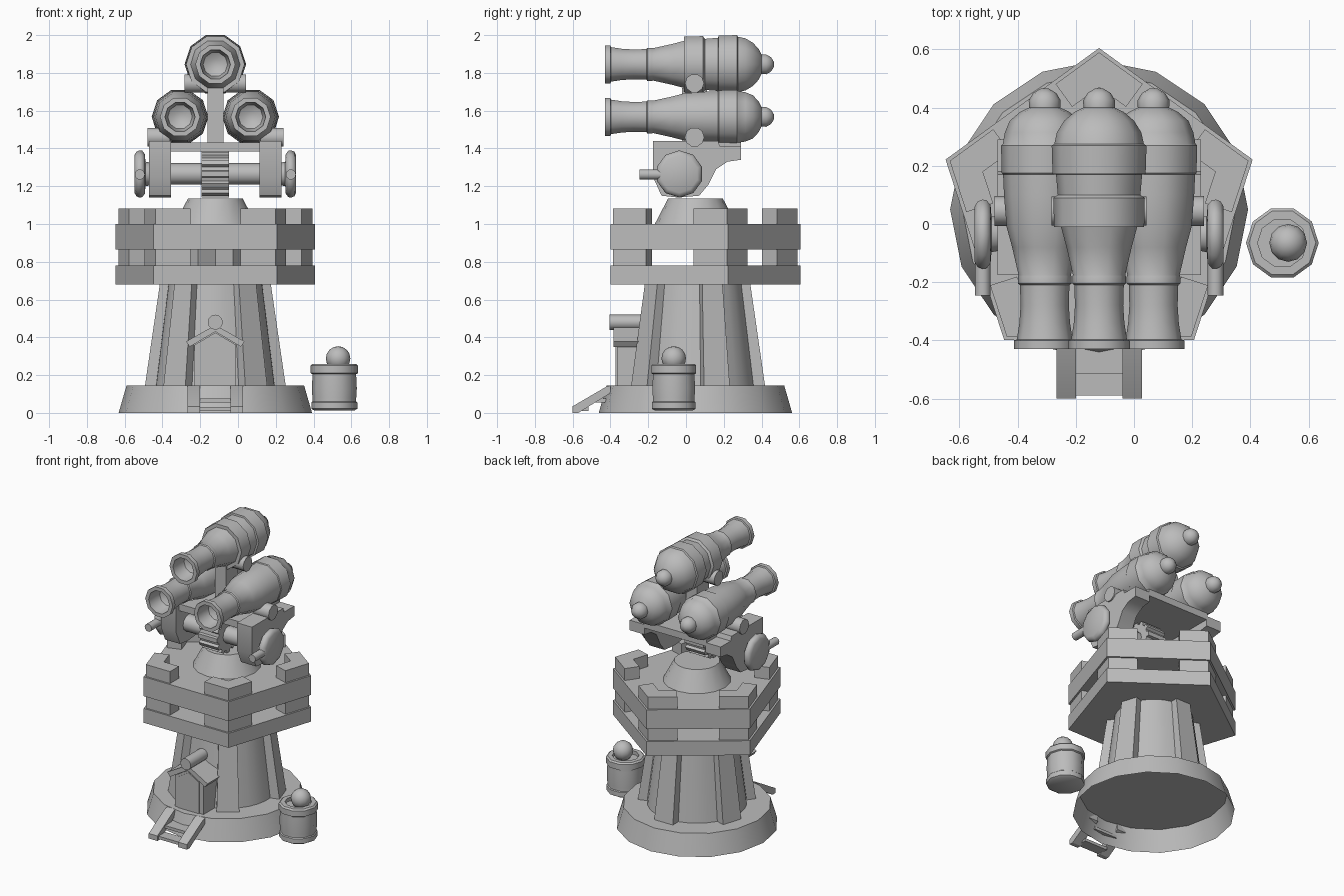
import bpy, bmesh, math
from mathutils import Matrix, Vector

if "Cube" in bpy.data.objects:
    bpy.data.objects.remove(bpy.data.objects["Cube"])

CX, CY = -0.12, 0.05          # tower axis
grey = bpy.data.materials.new("stone_grey")
grey.diffuse_color = (0.5, 0.5, 0.5, 1)
grey.use_nodes = True
grey.node_tree.nodes["Principled BSDF"].inputs["Base Color"].default_value = grey.diffuse_color


def finish(name, bm, angle=40, recalc=True):
    if recalc:
        bmesh.ops.recalc_face_normals(bm, faces=bm.faces)
    me = bpy.data.meshes.new(name)
    bm.to_mesh(me)
    bm.free()
    me.materials.append(grey)
    for p in me.polygons:
        p.use_smooth = True
    me.set_sharp_from_angle(angle=math.radians(angle))
    ob = bpy.data.objects.new(name, me)
    bpy.context.collection.objects.link(ob)
    return ob


def axis_point(axis, u, v, t):
    return {'X': (t, u, v), 'Y': (u, t, v), 'Z': (u, v, t)}[axis]


def loft(name, rings, angle=40, cap_start=True):
    """Skin a list of equal-length closed rings and cap the ends."""
    bm = bmesh.new()
    vs = [[bm.verts.new(p) for p in r] for r in rings]
    n = len(vs[0])
    for a, b in zip(vs, vs[1:]):
        for i in range(n):
            j = (i + 1) % n
            bm.faces.new((a[i], a[j], b[j], b[i]))
    if cap_start:
        bm.faces.new(vs[0])
    bm.faces.new(vs[-1])
    return finish(name, bm, angle)


def lathe(name, profile, n, axis, loc, angle=40, phase=0.0, cap_start=True):
    """profile: (radius, position along axis)."""
    rings = []
    for r, t in profile:
        ring = []
        for i in range(n):
            a = math.tau * i / n + phase
            p = axis_point(axis, r * math.cos(a), r * math.sin(a), t)
            ring.append(Vector(p) + Vector(loc))
        rings.append(ring)
    return loft(name, rings, angle, cap_start)


def prism(name, pts, axis, a, b, angle=30):
    return loft(name, [[axis_point(axis, u, v, t) for u, v in pts] for t in (a, b)], angle)


def box(name, x0, x1, y0, y1, z0, z1):
    return prism(name, [(x0, y0), (x1, y0), (x1, y1), (x0, y1)], 'Z', z0, z1)


def polar(r, deg):
    a = math.radians(deg)
    return CX + r * math.cos(a), CY + r * math.sin(a)


# round plinth, open underneath
lathe("plinth", [(0.512, 0), (0.47, 0.145)], 16, 'Z', (CX, CY, 0), cap_start=False)

# tapered tower with five buttresses
section = [(0.315, -36), (0.315, -25), (0.315, -13), (0.375, -11), (0.375, 11),
           (0.315, 13), (0.315, 25)]
outline = [(r, 90 + 72 * k + d) for k in range(5) for r, d in section]
loft("tower", [[(*polar(r * s, d), z) for r, d in outline]
               for z, s in ((0.146, 1.0), (0.68, 0.79))])

# pentagonal platforms
corners = [90 + 72 * k for k in range(5)]
for name, z0, z1 in (("lower_platform", 0.68, 0.78), ("upper_platform", 0.865, 1.0)):
    prism(name, [polar(0.555, d) for d in corners], 'Z', z0, z1)

# corner posts between the platforms, and battlements above
for k, d in enumerate(corners):
    tip = Vector(polar(0.54, d))
    inner = Vector(polar(0.42, d))
    e1 = (Vector(polar(0.54, d - 72)) - tip).normalized()
    e2 = (Vector(polar(0.54, d + 72)) - tip).normalized()
    length, inner_len = 0.185, 0.185 - 0.12 * math.cos(math.radians(54))
    pts = [tip, tip + e1 * length, inner + e1 * inner_len, inner,
           inner + e2 * inner_len, tip + e2 * length]
    prism("corner_post_%d" % k, pts, 'Z', 0.78, 0.865)
    prism("battlement_%d" % k, pts, 'Z', 1.0, 1.083)

# turntable cone
lathe("turntable", [(0.215, 1.0), (0.145, 1.135)], 16, 'Z', (CX, CY, 0))

# doorway hut with gable roof and ridge log
prism("hut", [(CX - 0.11, 0.145), (CX + 0.11, 0.145), (CX + 0.11, 0.36),
              (CX, 0.425), (CX - 0.11, 0.36)], 'Y', -0.365, -0.19)
prism("door", [(CX - 0.08, 0.145), (CX + 0.08, 0.145), (CX + 0.08, 0.36),
               (CX, 0.41), (CX - 0.08, 0.36)], 'Y', -0.372, -0.364)
for s in (-1, 1):
    prism("hut_roof", [(CX, 0.43), (CX + s * 0.135, 0.35), (CX + s * 0.155, 0.378),
                       (CX, 0.465)], 'Y', -0.385, -0.19)
lathe("ridge_log", [(0.04, -0.405), (0.04, -0.18)], 12, 'Y', (CX, 0, 0.48))

# entrance ramp: two rails with flat treads
for s in (-1, 1):
    a, b = sorted((CX + s * 0.08, CX + s * 0.147))
    prism("ramp_rail", [(-0.60, 0), (-0.57, 0), (-0.40, 0.105), (-0.40, 0.145),
                        (-0.42, 0.14), (-0.60, 0.035)], 'X', a, b)
for y0, y1, z in ((-0.59, -0.515, 0.03), (-0.515, -0.42, 0.075)):
    box("ramp_tread", CX - 0.09, CX + 0.09, y0, y1, z - 0.02, z)

# barrel with a cannonball on top
lathe("barrel", [(0.105, 0.012), (0.122, 0.022), (0.122, 0.055), (0.116, 0.06),
                 (0.116, 0.08), (0.119, 0.13), (0.116, 0.19), (0.116, 0.205),
                 (0.125, 0.21), (0.125, 0.25), (0.115, 0.26),
                 (0.085, 0.26), (0.085, 0.235)], 10, 'Z', (0.51, -0.065, 0))
bm = bmesh.new()
bmesh.ops.create_uvsphere(bm, u_segments=12, v_segments=8, radius=0.065,
                          matrix=Matrix.Translation((0.53, -0.065, 0.288)))
finish("cannonball", bm)

# carriage cheeks, wheels, crank handles, lower trunnions
cheek = [(-0.175, 1.44), (0.17, 1.44), (0.18, 1.41), (0.29, 1.41), (0.29, 1.34),
         (0.22, 1.33), (0.16, 1.29), (0.12, 1.21), (0.07, 1.15), (-0.04, 1.14),
         (-0.13, 1.15), (-0.175, 1.25)]
for s in (-1, 1):
    a, b = sorted((CX + s * 0.235, CX + s * 0.35))
    prism("carriage_cheek", cheek, 'X', a, b)
    wheel = [(0.06, CX + s * 0.345), (0.065, CX + s * 0.37), (0.105, CX + s * 0.373),
             (0.123, CX + s * 0.387), (0.125, CX + s * 0.402), (0.118, CX + s * 0.418),
             (0.1, CX + s * 0.428)]
    lathe("wheel", wheel, 10, 'X', (0, -0.035, 1.265), 45, math.pi / 10)
    lathe("crank_handle", [(0.027, -0.245), (0.027, -0.13)], 10, 'Y', (CX + s * 0.4, 0, 1.262))
    lathe("lower_trunnion", [(0.052, CX + s * 0.24), (0.052, CX + s * 0.36)], 10, 'X',
          (0, 0.045, 1.46))

# axle and toothed elevation gear
lathe("axle", [(0.057, CX - 0.25), (0.057, CX + 0.25)], 12, 'X', (0, -0.04, 1.265))
teeth = 12
gear = []
for i in range(teeth):
    for d, r in ((-0.32, 0.108), (-0.22, 0.126), (0.22, 0.126), (0.32, 0.108)):
        a = math.tau * (i + d) / teeth
        gear.append((-0.04 + r * math.cos(a), 1.265 + r * math.sin(a)))
prism("gear", gear, 'X', CX - 0.073, CX + 0.073, 20)

# gun bed and central pillar
box("gun_bed", CX - 0.24, CX + 0.24, -0.14, 0.29, 1.385, 1.432)
box("pillar", CX - 0.042, CX + 0.042, -0.02, 0.11, 1.42, 1.72)
lathe("upper_trunnion", [(0.05, CX - 0.163), (0.05, CX + 0.163)], 10, 'X', (0, 0.045, 1.745))

# three guns: bored muzzle, flared neck, ringed breech with knob
front = [(0.03, -0.31), (0.065, -0.33), (0.075, -0.37), (0.08, -0.43), (0.106, -0.43),
         (0.106, -0.4), (0.096, -0.397), (0.087, -0.34), (0.083, -0.28), (0.085, -0.21),
         (0.092, -0.205), (0.092, -0.18), (0.09, -0.175), (0.112, -0.08), (0.131, -0.01)]
band = [(0.155, -0.01), (0.157, 0.09), (0.142, 0.1), (0.148, 0.17)]
knob = [(0.12, 0.355), (0.085, 0.385), (0.054, 0.4), (0.055, 0.425), (0.04, 0.45), (0.015, 0.465)]
upper = [(0.16, 0.172), (0.163, 0.27), (0.154, 0.275), (0.145, 0.315)]
lower = [(0.14, 0.1), (0.143, 0.17), (0.148, 0.175), (0.15, 0.27), (0.144, 0.276), (0.137, 0.315)]
lathe("upper_gun", front + band + upper + knob, 10, 'Y', (CX, 0, 1.845))
for s in (-1, 1):
    lathe("lower_gun", front + lower + knob, 10, 'Y', (CX + s * 0.187, 0, 1.567))
